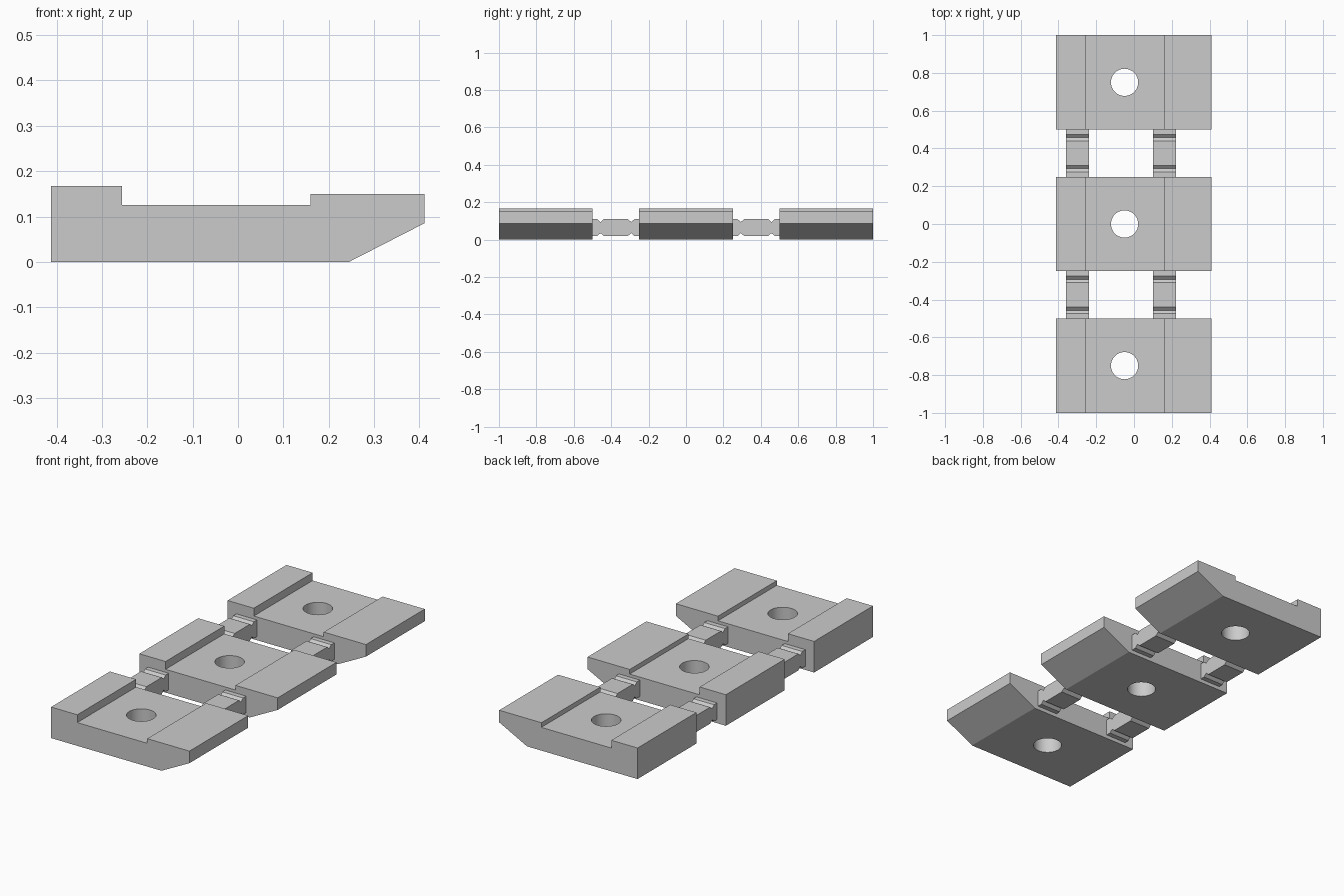
import bpy
import bmesh
import math

if "Cube" in bpy.data.objects:
    bpy.data.objects.remove(bpy.data.objects["Cube"], do_unlink=True)

grey = bpy.data.materials.new("grey")
grey.use_nodes = True
grey.diffuse_color = (0.6, 0.6, 0.6, 1)
grey.node_tree.nodes["Principled BSDF"].inputs["Base Color"].default_value = grey.diffuse_color


def extrude_profile(name, points, offset):
    """Solid made by sweeping a closed profile along an offset vector."""
    bm = bmesh.new()
    face = bm.faces.new([bm.verts.new(p) for p in points])
    swept = bmesh.ops.extrude_face_region(bm, geom=[face], use_keep_orig=True)
    verts = [v for v in swept["geom"] if isinstance(v, bmesh.types.BMVert)]
    bmesh.ops.translate(bm, verts=verts, vec=offset)
    bmesh.ops.recalc_face_normals(bm, faces=bm.faces)
    mesh = bpy.data.meshes.new(name)
    bm.to_mesh(mesh)
    bm.free()
    mesh.materials.append(grey)
    obj = bpy.data.objects.new(name, mesh)
    bpy.context.collection.objects.link(obj)
    return obj


def select_only(obj):
    bpy.ops.object.select_all(action="DESELECT")
    obj.select_set(True)
    bpy.context.view_layer.objects.active = obj


PITCH = 0.75

# Plates: stepped profile with a chamfered lower edge and a round through hole
plate_profile = [(-0.412, 0), (0.245, 0), (0.411, 0.085), (0.411, 0.15), (0.16, 0.15),
                 (0.16, 0.125), (-0.256, 0.125), (-0.256, 0.167), (-0.412, 0.167)]
for label, y in (("front", -PITCH), ("middle", 0), ("back", PITCH)):
    plate = extrude_profile(label + "_plate", [(x, y - 0.25, z) for x, z in plate_profile], (0, 0.5, 0))
    bpy.ops.mesh.primitive_cylinder_add(vertices=48, radius=0.072, depth=1, location=(-0.05, y, 0))
    cutter = bpy.context.object
    cutter.hide_render = True
    cutter.data.materials.append(grey)
    cut = plate.modifiers.new("hole", "BOOLEAN")
    cut.operation = "DIFFERENCE"
    cut.solver = "EXACT"
    cut.object = cutter
    select_only(plate)
    bpy.ops.object.modifier_apply(modifier=cut.name)
    bpy.data.objects.remove(cutter, do_unlink=True)
    select_only(plate)
    bpy.ops.object.shade_smooth_by_angle(angle=math.radians(25))

# Connecting bars: V grooves near both ends, on the top and the underside
LOW, HIGH, DEPTH = 0.02, 0.109, 0.015
top_edge = [(-0.125, HIGH)]
for groove in (-0.082, 0.082):
    top_edge += [(groove - 0.017, HIGH), (groove, HIGH - DEPTH), (groove + 0.017, HIGH)]
top_edge.append((0.125, HIGH))
bar_profile = top_edge + [(y, LOW + HIGH - z) for y, z in reversed(top_edge)]
for row, y in (("front", -PITCH / 2), ("back", PITCH / 2)):
    for side, x in (("right", -0.36), ("left", 0.1)):
        extrude_profile(f"{row}_{side}_bar", [(x, y + dy, z) for dy, z in bar_profile], (0.123, 0, 0))
